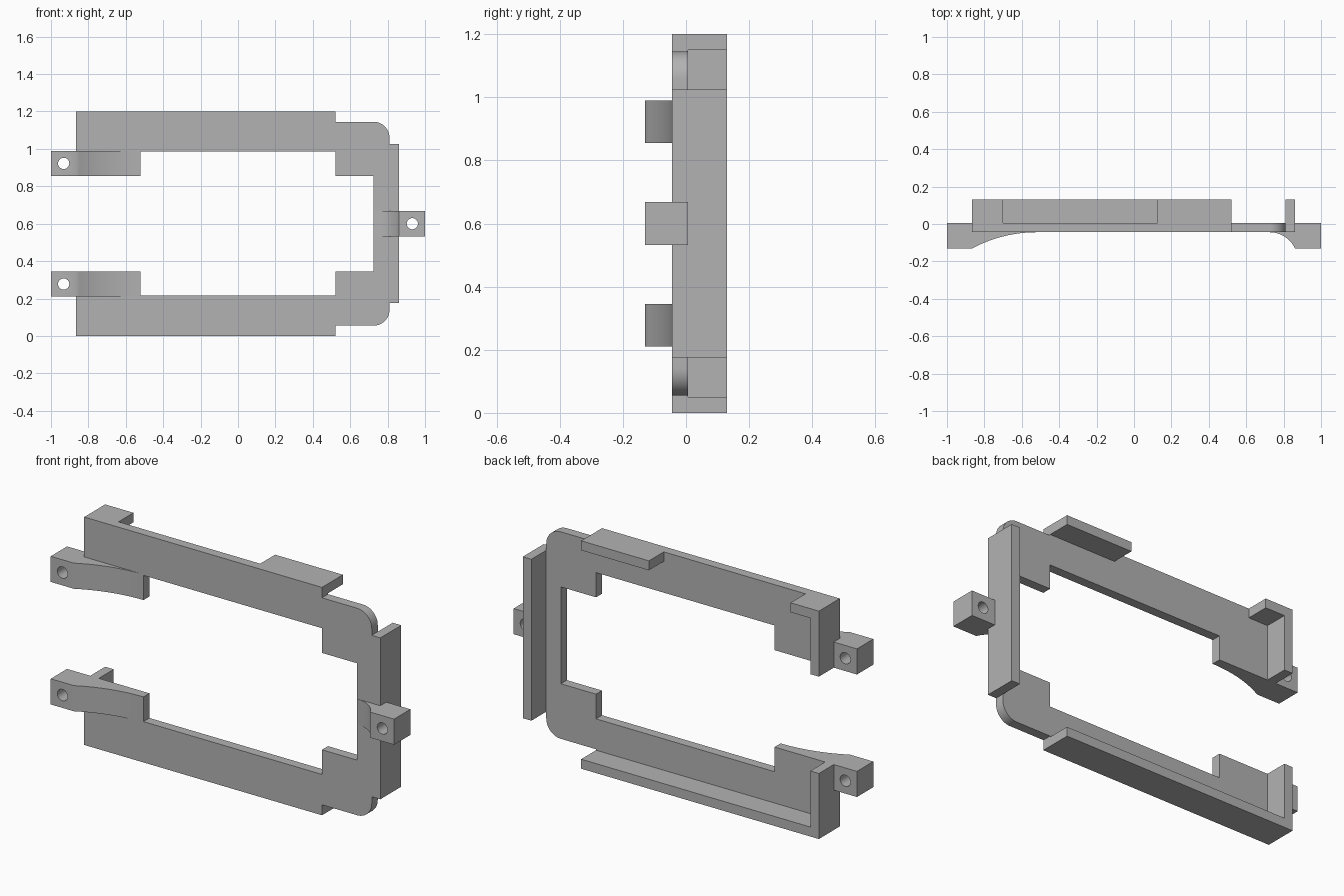
import bpy, bmesh, math

if "Cube" in bpy.data.objects:
    bpy.data.objects.remove(bpy.data.objects["Cube"])

H = 1.2                                   # overall height
FRONT, BACK, RIM = -0.044, 0.006, 0.13    # plate front, plate back, rim back

grey = bpy.data.materials.new("plain grey")
grey.diffuse_color = (0.45, 0.45, 0.45, 1)
grey.use_nodes = True
grey.node_tree.nodes["Principled BSDF"].inputs["Base Color"].default_value = grey.diffuse_color


def prism(name, pts, axis, lo, hi):
    """Extrude a closed profile: (x, z) points along y, or (x, y) points along z."""
    def place(p, t):
        return (p[0], t, p[1]) if axis == 'y' else (p[0], p[1], t)
    bm = bmesh.new()
    a = [bm.verts.new(place(p, lo)) for p in pts]
    b = [bm.verts.new(place(p, hi)) for p in pts]
    bm.faces.new(a)
    bm.faces.new(b[::-1])
    for i in range(len(pts)):
        j = (i + 1) % len(pts)
        bm.faces.new((a[j], a[i], b[i], b[j]))
    bmesh.ops.recalc_face_normals(bm, faces=bm.faces)
    me = bpy.data.meshes.new(name)
    bm.to_mesh(me)
    bm.free()
    me.materials.append(grey)
    ob = bpy.data.objects.new(name, me)
    bpy.context.collection.objects.link(ob)
    return ob


def box(name, x0, x1, y0, y1, z0, z1):
    return prism(name, [(x0, y0), (x1, y0), (x1, y1), (x0, y1)], 'z', z0, z1)


def arc(cx, cy, r, a0, a1, n):
    return [(cx + r * math.cos(math.radians(a0 + (a1 - a0) * i / n)),
             cy + r * math.sin(math.radians(a0 + (a1 - a0) * i / n))) for i in range(n + 1)]


# C-shaped plate: lower half outline, mirrored to the upper half
outer = [(-0.865, 0), (0.52, 0), (0.52, 0.055)] + arc(0.725, 0.14, 0.085, -90, 0, 12)
inner = [(0.725, 0.345), (0.52, 0.345), (0.52, 0.215), (-0.52, 0.215), (-0.52, 0.345), (-0.865, 0.345)]
flip = lambda pts: [(x, H - z) for x, z in reversed(pts)]
frame = prism("bracket_frame", outer + flip(outer) + flip(inner) + inner, 'y', FRONT, BACK)

# Rims standing back from the plate
parts = [
    box("bottom_rim", -0.865, 0.52, FRONT, RIM, 0, 0.05),
    box("top_rim_left", -0.865, -0.70, FRONT, RIM, H - 0.05, H),
    box("top_rim_right", 0.125, 0.52, FRONT, RIM, H - 0.05, H),
    box("lower_end_wall", -0.865, -0.815, FRONT, RIM, 0, 0.345),
    box("upper_end_wall", -0.865, -0.815, FRONT, RIM, H - 0.345, H),
    box("right_wall", 0.81, 0.86, FRONT, RIM, 0.175, H - 0.175),
]


# Screw lugs with a concave fillet running into the plate
def lug(name, side, x_block, x_end, z0, z1):
    dx, dy = x_block - x_end, 0.13 + FRONT
    r = (dx * dx + dy * dy) / (2 * dy)
    sweep = math.degrees(math.asin(dx / r))
    curve = arc(x_end, FRONT - r, r, 90, 90 - sweep, 16)
    pts = [(x_end, BACK)] + curve + [(1, -0.13), (1, BACK)]
    return prism(name, [(side * x, y) for x, y in pts], 'z', z0, z1)


parts += [
    lug("lower_left_lug", -1, 0.865, 0.52, 0.21, 0.345),
    lug("upper_left_lug", -1, 0.865, 0.52, H - 0.345, H - 0.21),
    lug("right_lug", 1, 0.86, 0.725, 0.5325, 0.6675),
]

# Screw holes
holes = [prism("hole_cutter", arc(x, z, 0.03, 0, 345, 23), 'y', -0.3, 0.3)
         for x, z in ((-0.932, 0.2775), (-0.932, H - 0.2775), (0.932, 0.6))]

# Merge all parts into one solid and drill it
for ob, op in [(p, 'UNION') for p in parts] + [(h, 'DIFFERENCE') for h in holes]:
    m = frame.modifiers.new(op.lower(), 'BOOLEAN')
    m.operation, m.solver, m.object = op, 'EXACT', ob
bpy.context.view_layer.objects.active = frame
frame.select_set(True)
for m in list(frame.modifiers):
    bpy.ops.object.modifier_apply(modifier=m.name)
for ob in parts + holes:
    bpy.data.objects.remove(ob)
bpy.ops.object.shade_smooth_by_angle(angle=math.radians(30))
